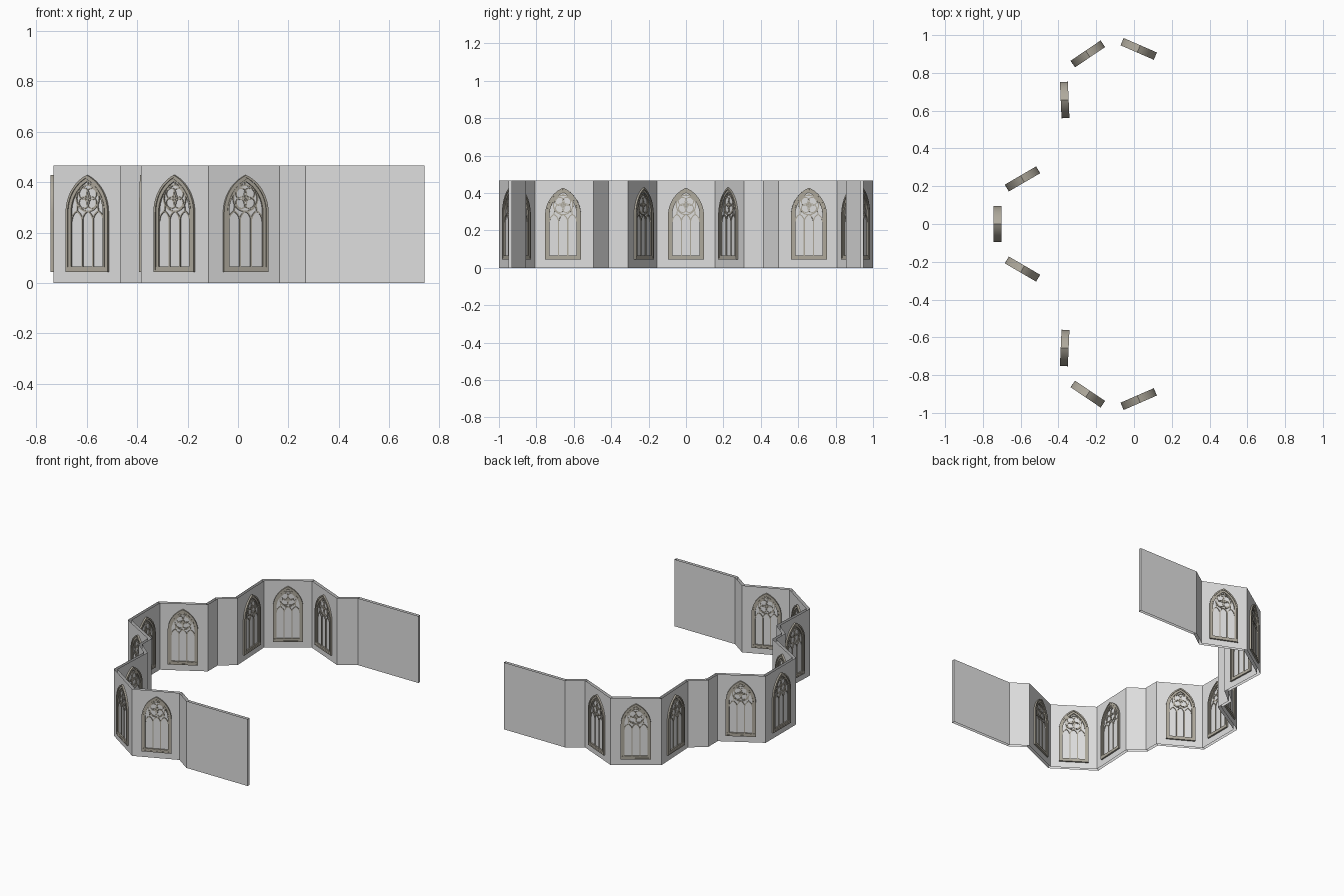
import bpy, bmesh, math
from mathutils import Vector, Matrix

if "Cube" in bpy.data.objects:
    bpy.data.objects.remove(bpy.data.objects["Cube"])


def material(name, rgb):
    m = bpy.data.materials.new(name)
    m.diffuse_color = (*rgb, 1)
    m.use_nodes = True
    m.node_tree.nodes["Principled BSDF"].inputs["Base Color"].default_value = m.diffuse_color
    return m


PLASTER = material("pale_plaster", (0.74, 0.74, 0.74))
STONE = material("warm_stone", (0.43, 0.40, 0.335))


def ribbon(bm, pts, width, lo, hi, closed=False, sides_only=False):
    """Sweep a rectangular bar along a flat path (u, v), from lo to hi across the plane."""
    pts = [Vector(p) for p in pts]
    n = len(pts)
    rings = []
    for i, p in enumerate(pts):
        a = pts[i - 1] if (closed or i > 0) else None
        b = pts[(i + 1) % n] if (closed or i < n - 1) else None
        d1 = (p - a).normalized() if a is not None else (b - p).normalized()
        d2 = (b - p).normalized() if b is not None else d1
        n1, n2 = Vector((-d1.y, d1.x)), Vector((-d2.y, d2.x))
        off = (n1 + n2) / (1 + n1.dot(n2)) * width / 2
        rings.append([bm.verts.new((q.x, q.y, h)) for q, h in
                      ((p + off, lo), (p - off, lo), (p - off, hi), (p + off, hi))])
    for i in range(n if closed else n - 1):
        r, s = rings[i], rings[(i + 1) % n]
        for k in ((1, 3) if sides_only else range(4)):
            bm.faces.new((r[k], r[(k + 1) % 4], s[(k + 1) % 4], s[k]))
    if not closed:
        bm.faces.new(rings[0])
        bm.faces.new(rings[-1][::-1])


def finish(bm, name, mat):
    bmesh.ops.recalc_face_normals(bm, faces=bm.faces)
    me = bpy.data.meshes.new(name)
    bm.to_mesh(me)
    bm.free()
    me.materials.append(mat)
    return me


def add(name, me, matrix=None):
    ob = bpy.data.objects.new(name, me)
    bpy.context.collection.objects.link(ob)
    if matrix is not None:
        ob.matrix_world = matrix
    return ob


# Wall: half plan mirrored across y = 0, a thin shell open at top and bottom
HALF = [(-0.722, 0.162), (-0.459, 0.315), (-0.459, 0.42), (-0.36, 0.50), (-0.374, 0.813),
        (-0.115, 0.988), (0.165, 0.866), (0.27, 0.94), (0.74, 0.94)]
plan = [(x, -y) for x, y in reversed(HALF)] + HALF
bm = bmesh.new()
ribbon(bm, plan, 0.02, 0, 0.466, sides_only=True)
add("choir_wall", finish(bm, "choir_wall", PLASTER))

# Window, drawn upright in (u, v)
HW, Z0, SPRING, RISE = 0.096, 0.043, 0.28, 0.148


def arch(hw, spring, rise, inset=0, steps=12):
    """Pointed arch from the left springing over the apex to the right."""
    R = (hw * hw + rise * rise) / (2 * hw)
    c, r = R - hw, R - inset
    top = math.acos(c / r)
    right = [(-c + r * math.cos(top * i / steps), spring + r * math.sin(top * i / steps))
             for i in range(steps + 1)]
    return [(-x, z) for x, z in right] + right[-2::-1]


def shift(pts, dx):
    return [(x + dx, z) for x, z in pts]


def circle(cx, cz, r, n=24):
    return [(cx + r * math.cos(2 * math.pi * i / n), cz + r * math.sin(2 * math.pi * i / n))
            for i in range(n)]


bm = bmesh.new()
# stepped jambs, each step shallower than the one outside it
for inset, w, depth in ((0.0045, 0.009, 0.021), (0.0125, 0.007, 0.0165), (0.0195, 0.007, 0.0185)):
    top = arch(HW, SPRING, RISE, inset)
    base = Z0 + inset
    ribbon(bm, [(-HW + inset, base)] + top + [(HW - inset, base)], w, -depth, depth, closed=True)
# sill
ribbon(bm, [(-HW + 0.008, Z0 + 0.013), (HW - 0.008, Z0 + 0.013)], 0.016, -0.0195, 0.0195)
# mullions and lancet heads of the three lights
T = 0.0145
for x in (-0.0245, 0.0245):
    ribbon(bm, [(x, Z0 + 0.01), (x, 0.25)], 0.0065, -T, T)
for x in (-0.049, 0, 0.049):
    ribbon(bm, shift(arch(0.0245, 0.245, 0.04, steps=6), x), 0.0055, -T, T)
# rose with four interlaced rings
CZ = 0.336
ribbon(bm, circle(0, CZ, 0.052, 32), 0.006, -T, T, closed=True)
for k in range(4):
    a = math.pi / 4 + k * math.pi / 2
    ribbon(bm, circle(0.025 * math.cos(a), CZ + 0.025 * math.sin(a), 0.0225, 20),
           0.0045, -0.0135, 0.0135, closed=True)
ribbon(bm, circle(0, CZ, 0.013, 16), 0.004, -0.013, 0.013, closed=True)
# ties from the outer lights up to the rose and the apex
for s in (-1, 1):
    ribbon(bm, [(s * 0.049, 0.283), (s * 0.046, 0.310)], 0.005, -T, T)
ribbon(bm, [(0, CZ + 0.05), (0, 0.405)], 0.005, -T, T)
bm.transform(Matrix.Rotation(math.pi / 2, 4, 'X'))
window = finish(bm, "traceried_window", STONE)

# One window in the middle of each apse panel
mid = len(HALF) - 1
panels = [mid] + [mid + 1 + i for i in (0, 3, 4, 5)] + [mid - 1 - i for i in (0, 3, 4, 5)]
for n, i in enumerate(panels):
    p, q = Vector(plan[i]), Vector(plan[i + 1])
    c, d = (p + q) / 2, q - p
    ob = add(f"window_{n + 1}", window, Matrix.Translation((c.x, c.y, 0))
             @ Matrix.Rotation(math.atan2(d.y, d.x), 4, 'Z'))

# Smooth the curves of the shared window mesh, keeping corners sharp
bpy.ops.object.select_all(action='DESELECT')
ob.select_set(True)
bpy.context.view_layer.objects.active = ob
bpy.ops.object.shade_smooth_by_angle(angle=math.radians(30))
